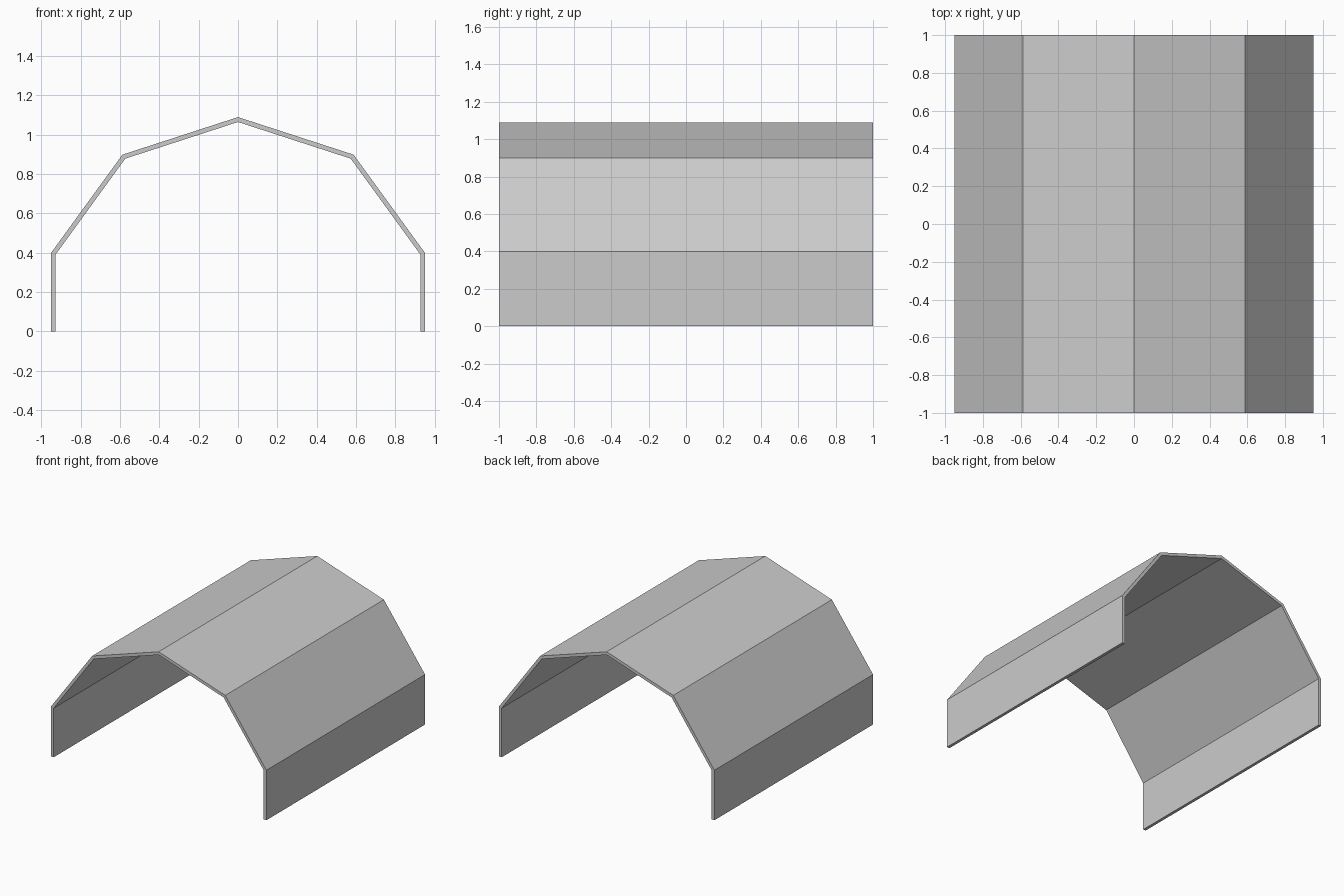
import bpy
import bmesh
from math import cos, sin, radians

cube = bpy.data.objects.get("Cube")
if cube:
    bpy.data.objects.remove(cube, do_unlink=True)

LENGTH = 2.0
OUTER = 1.0
THICKNESS = 0.025
RISE = 0.09

# Plain grey material
grey = bpy.data.materials.new("light grey")
grey.use_nodes = True
colour = (0.6, 0.6, 0.6, 1)
grey.diffuse_color = colour
grey.node_tree.nodes["Principled BSDF"].inputs["Base Color"].default_value = colour


def arch(radius):
    """Half-decagon arch, from the right foot over the ridge to the left foot."""
    bends = [(radius * cos(radians(a)), RISE + radius * sin(radians(a)))
             for a in range(18, 180, 36)]
    return [(bends[0][0], 0), *bends, (bends[-1][0], 0)]


# Arched shell: one quad strip per panel, extruded along the depth
bm = bmesh.new()
outer, inner = ([bm.verts.new((x, -LENGTH / 2, z)) for x, z in arch(r)]
                for r in (OUTER, OUTER - THICKNESS))
ends = [bm.faces.new((outer[i], outer[i + 1], inner[i + 1], inner[i]))
        for i in range(len(outer) - 1)]
result = bmesh.ops.extrude_face_region(bm, geom=ends, use_keep_orig=True)
moved = [v for v in result["geom"] if isinstance(v, bmesh.types.BMVert)]
bmesh.ops.translate(bm, verts=moved, vec=(0, LENGTH, 0))
bmesh.ops.recalc_face_normals(bm, faces=bm.faces)

mesh = bpy.data.meshes.new("arched_shell")
bm.to_mesh(mesh)
bm.free()
mesh.materials.append(grey)
shell = bpy.data.objects.new("arched_shell", mesh)
bpy.context.collection.objects.link(shell)
